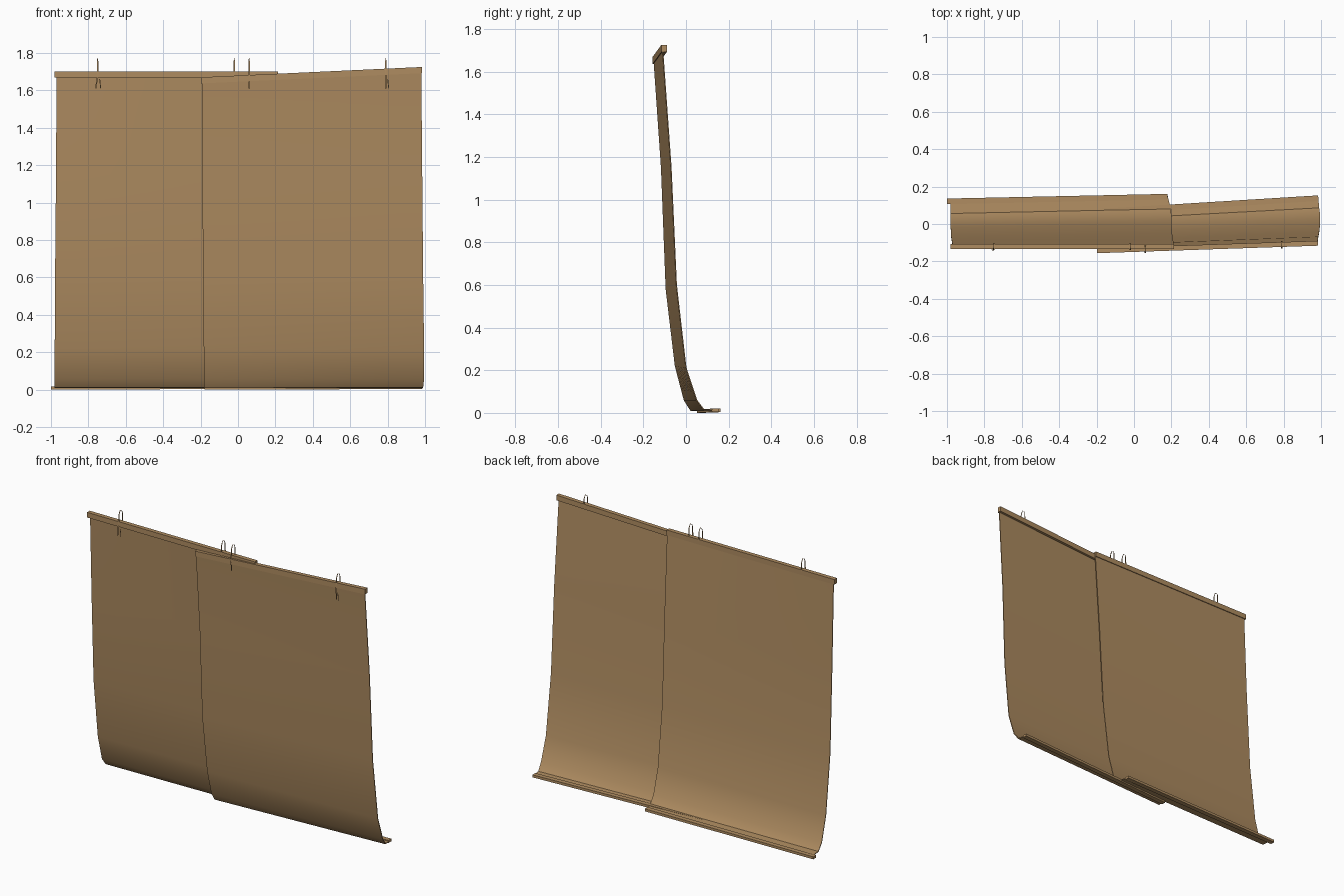
import bpy, bmesh, math

if "Cube" in bpy.data.objects:
    bpy.data.objects.remove(bpy.data.objects["Cube"])

tan = bpy.data.materials.new("tan")
tan.diffuse_color = (0.43, 0.265, 0.12, 1)
tan.use_nodes = True
tan.node_tree.nodes["Principled BSDF"].inputs["Base Color"].default_value = tan.diffuse_color


def finish(name, bm, smooth=False):
    bmesh.ops.recalc_face_normals(bm, faces=bm.faces)
    me = bpy.data.meshes.new(name)
    bm.to_mesh(me)
    bm.free()
    me.materials.append(tan)
    ob = bpy.data.objects.new(name, me)
    bpy.context.collection.objects.link(ob)
    if smooth:
        bpy.ops.object.select_all(action='DESELECT')
        ob.select_set(True)
        bpy.context.view_layer.objects.active = ob
        bpy.ops.object.shade_smooth_by_angle(angle=math.radians(40))
    return ob


def sheet(name, left, right, cols=8, t=0.005):
    """Curved sheet lofted between two end profiles, with a little thickness."""
    bm = bmesh.new()
    grids = []
    n = len(left)
    for side in (-1, 1):
        grid = []
        for i in range(cols + 1):
            f = i / cols
            row = []
            for k in range(n):
                p = [a + (b - a) * f for a, b in zip(left[k], right[k])]
                a, b = left[max(k - 1, 0)], left[min(k + 1, n - 1)]
                dy, dz = b[1] - a[1], b[2] - a[2]
                l = math.hypot(dy, dz)
                row.append(bm.verts.new((p[0], p[1] + side * t / 2 * -dz / l,
                                         p[2] + side * t / 2 * dy / l)))
            grid.append(row)
        grids.append(grid)
        for i in range(cols):
            for k in range(n - 1):
                bm.faces.new((grid[i][k], grid[i + 1][k], grid[i + 1][k + 1], grid[i][k + 1]))
    # close the rim
    A, B = grids
    for k in range(n - 1):
        for i in (0, cols):
            bm.faces.new((A[i][k], A[i][k + 1], B[i][k + 1], B[i][k]))
    for i in range(cols):
        for k in (0, n - 1):
            bm.faces.new((A[i][k], A[i + 1][k], B[i + 1][k], B[i][k]))
    return finish(name, bm, True)


def rail(name, a, b, dy, dz):
    """Square bar from centre point a to centre point b."""
    bm = bmesh.new()
    ends = []
    for p in (a, b):
        ends.append([bm.verts.new((p[0], p[1] + sy * dy / 2, p[2] + sz * dz / 2))
                     for sy, sz in ((-1, -1), (1, -1), (1, 1), (-1, 1))])
    for k in range(4):
        j = (k + 1) % 4
        bm.faces.new((ends[0][k], ends[0][j], ends[1][j], ends[1][k]))
    bm.faces.new(ends[0])
    bm.faces.new(ends[1])
    return finish(name, bm)


def hook(name, x, y, lean):
    """Flat ribbon bent over the rail, with a narrow crown."""
    path = [(0.010, -0.016, 1.61, .003), (0.004, -0.021, 1.66, .004), (0, -0.019, 1.70, .005),
            (0, -0.017, 1.75, .003), (0, -0.009, 1.768, .0025), (0, 0, 1.774, .0025),
            (0, 0.009, 1.768, .0025), (0, 0.017, 1.75, .003), (0, 0.018, 1.69, .005)]
    bm = bmesh.new()
    prev = None
    for dx, dy, z, w in path:
        cur = [bm.verts.new((x + dx * lean + s * w, y + dy, z)) for s in (-1, 1)]
        if prev:
            bm.faces.new((prev[0], prev[1], cur[1], cur[0]))
        prev = cur
    return finish(name, bm, True)


def prong(name, x, y):
    """Small second tine beside the hook."""
    bm = bmesh.new()
    bm.faces.new([bm.verts.new(v) for v in ((x - .006, y, 1.66), (x - .001, y, 1.66),
                                            (x + .004, y, 1.61), (x, y, 1.61))])
    return finish(name, bm)


# rear panel (left half)
sheet("left_panel",
      [(-.97, -.115, 1.685), (-.973, -.095, 1.15), (-.978, -.068, .60), (-.98, -.022, .22),
       (-.98, .020, .06), (-.98, .055, .014), (-.98, .125, .009)],
      [(.213, -.115, 1.685), (.208, -.080, 1.15), (.203, -.050, .60), (.20, -.002, .22),
       (.20, .043, .06), (.197, .080, .014), (.18, .150, .009)])
rail("left_top_rail", (-.98, -.12, 1.685), (.213, -.12, 1.685), .027, .033)
rail("left_bottom_rail", (-1.0, .121, .009), (.18, .146, .012), .03, .016)

# front panel (right half), slightly turned and rising to the right
sheet("right_panel",
      [(-.193, -.150, 1.655), (-.19, -.115, 1.15), (-.187, -.093, .58), (-.183, -.050, .22),
       (-.182, -.008, .06), (-.181, .022, .012), (-.18, .075, .009)],
      [(.98, -.110, 1.71), (.985, -.070, 1.15), (.99, -.045, .60), (.995, 0, .21),
       (.995, .050, .06), (.99, .085, .014), (.985, .145, .010)])
rail("right_top_rail", (-.197, -.143, 1.654), (.985, -.103, 1.709), .026, .033)
rail("right_bottom_rail", (-.18, .066, .008), (.985, .138, .012), .03, .016)

# hanging hooks
for i, (x, y, lean) in enumerate(((-.75, -.12, -1), (-.02, -.12, 0),
                                  (.06, -.134, 0), (.79, -.110, 0))):
    hook(f"hook_{i + 1}", x, y, lean)
    if i in (0, 3):
        prong(f"hook_tine_{i + 1}", x + .014, y - .02)
